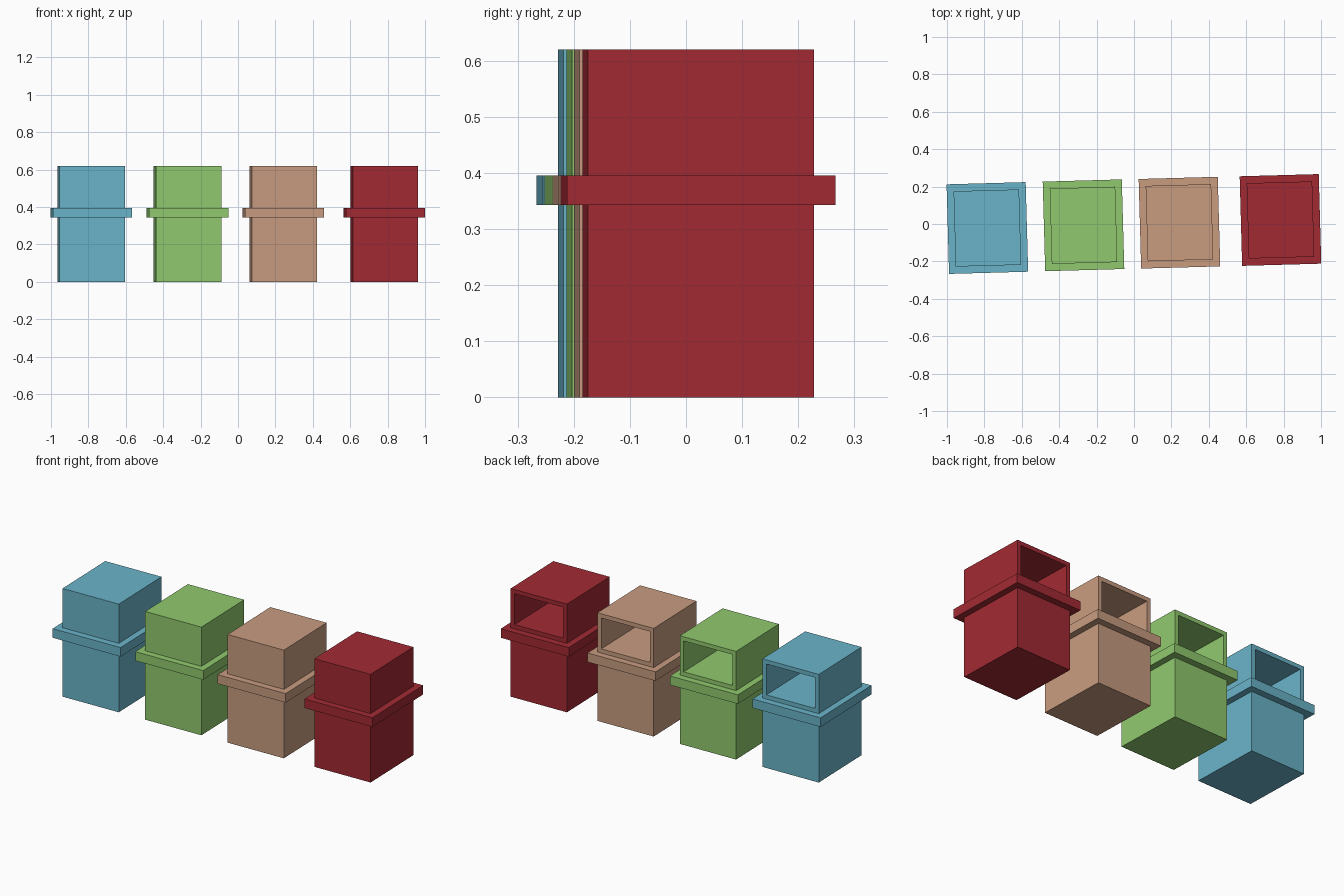
import bpy, bmesh, math
from mathutils import Vector, Matrix

default = bpy.data.objects.get("Cube")
if default:
    bpy.data.objects.remove(default, do_unlink=True)

HEIGHT, RIM_LOW, RIM_TOP = 0.62, 0.343, 0.395
BODY_W, BODY_D = 0.35, 0.403
RIM_W, RIM_D = 0.423, 0.479
WALL = 0.034
TURN = math.radians(1.6)


def linear(c):
    c /= 255
    return c / 12.92 if c <= 0.04045 else ((c + 0.055) / 1.055) ** 2.4


def make_material(name, rgb):
    colour = [linear(c) for c in rgb] + [1]
    mat = bpy.data.materials.new(name)
    mat.use_nodes = True
    mat.diffuse_color = colour
    mat.node_tree.nodes["Principled BSDF"].inputs["Base Color"].default_value = colour
    return mat


def box(width, depth, low, high):
    bm = bmesh.new()
    bmesh.ops.create_cube(bm, size=1)
    bmesh.ops.scale(bm, vec=(width, depth, high - low), verts=bm.verts)
    bmesh.ops.translate(bm, vec=(0, 0, (low + high) / 2), verts=bm.verts)
    return bm


def finish(bm, name, mat, place):
    mesh = bpy.data.meshes.new(name)
    bm.to_mesh(mesh)
    bm.free()
    mesh.materials.append(mat)
    obj = bpy.data.objects.new(name, mesh)
    obj.matrix_world = place
    bpy.context.collection.objects.link(obj)


def make_bin(name, mat, place):
    # Body, with a deep opening in the back above the rim
    bm = box(BODY_W, BODY_D, 0, HEIGHT)
    bmesh.ops.bisect_plane(bm, geom=bm.verts[:] + bm.edges[:] + bm.faces[:],
                           plane_co=(0, 0, RIM_TOP), plane_no=(0, 0, 1))
    bm.normal_update()
    opening = [f for f in bm.faces if f.normal.y > 0.9
               and f.calc_center_median().z > RIM_TOP]
    bmesh.ops.inset_individual(bm, faces=opening, thickness=WALL)
    # Push the inset face inward to leave walls of even thickness
    bm.normal_update()
    pushed = bmesh.ops.extrude_discrete_faces(bm, faces=opening)["faces"]
    bmesh.ops.translate(bm, vec=Vector((0, 2 * WALL - BODY_D + WALL * -0.0 - WALL, 0)),
                        verts=pushed[0].verts[:])
    finish(bm, name + "_body", mat, place)
    # Projecting rim around the body
    finish(box(RIM_W, RIM_D, RIM_LOW, RIM_TOP), name + "_rim", mat, place)


# Row of four bins, each turned slightly
bins = [
    ("blue_bin", (106, 180, 201), -0.784, -0.0215),
    ("green_bin", (144, 201, 110), -0.270, -0.007),
    ("tan_bin", (200, 156, 128), 0.243, 0.007),
    ("red_bin", (162, 42, 51), 0.783, 0.0215),
]
for name, rgb, x, y in bins:
    place = Matrix.Translation((x, y, 0)) @ Matrix.Rotation(TURN, 4, "Z")
    make_bin(name, make_material(name.replace("_bin", "_paint"), rgb), place)
